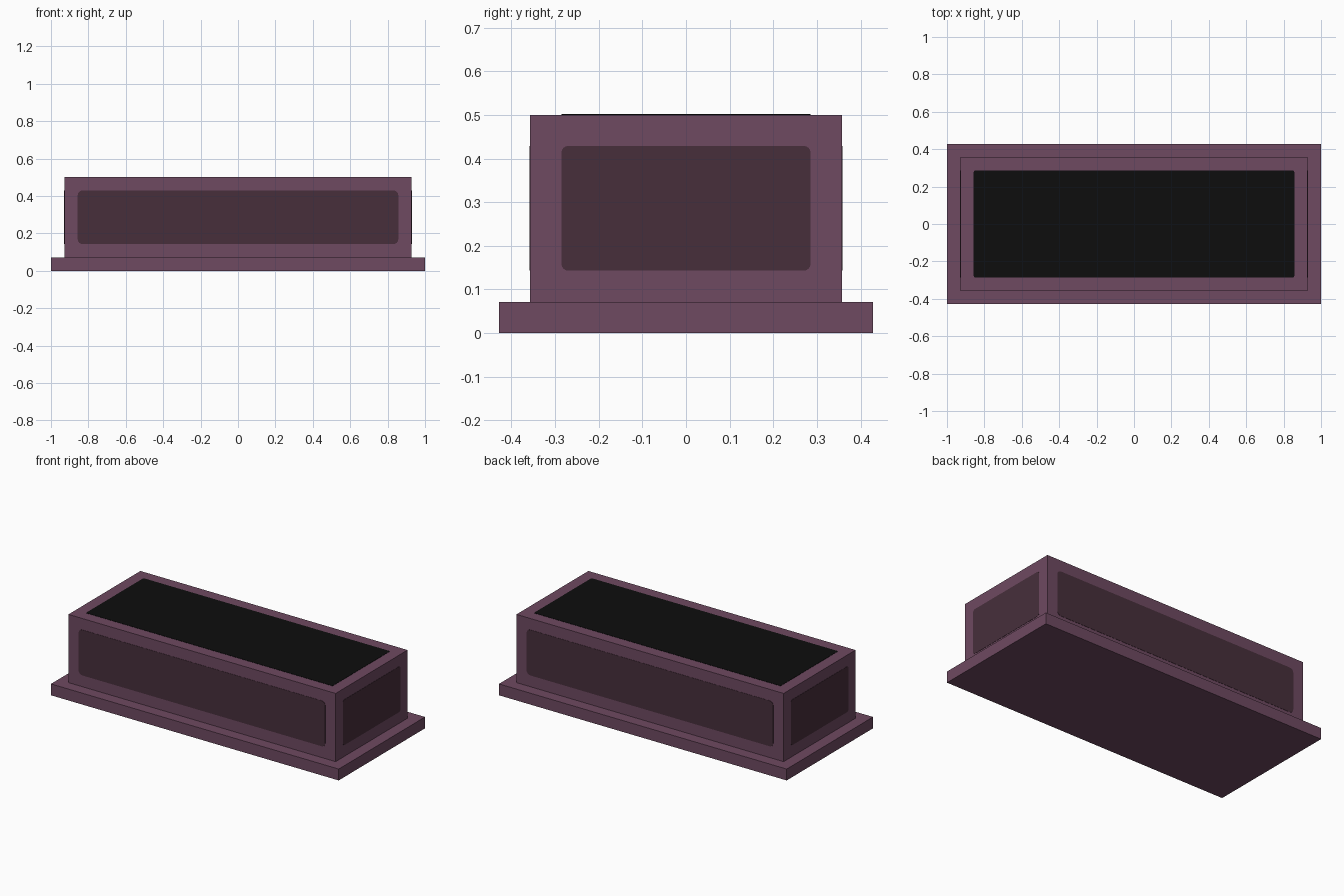
import bpy, bmesh, math
from mathutils import Matrix, Vector

if "Cube" in bpy.data.objects:
    bpy.data.objects.remove(bpy.data.objects["Cube"])


def material(name, rgb):
    m = bpy.data.materials.new(name)
    m.diffuse_color = (*rgb, 1)
    m.use_nodes = True
    m.node_tree.nodes["Principled BSDF"].inputs["Base Color"].default_value = m.diffuse_color
    return m


PURPLE = material("plum_purple", (0.156, 0.067, 0.119))
DARK = material("dark_plum", (0.063, 0.028, 0.044))
BLACK = material("black", (0.004, 0.004, 0.004))


def finish(name, bm, mat):
    bmesh.ops.recalc_face_normals(bm, faces=bm.faces)
    me = bpy.data.meshes.new(name)
    bm.to_mesh(me)
    bm.free()
    me.materials.append(mat)
    ob = bpy.data.objects.new(name, me)
    bpy.context.collection.objects.link(ob)
    return ob


def box(name, sx, sy, z0, z1, mat):
    bm = bmesh.new()
    bmesh.ops.create_cube(bm, size=1, matrix=Matrix.Translation((0, 0, (z0 + z1) / 2))
                          @ Matrix.Diagonal((sx, sy, z1 - z0, 1)))
    return finish(name, bm, mat)


def panel(name, w, h, r, matrix, mat, depth=0.002):
    """Thin rounded plate lying in local XY, rising along local Z."""
    bm = bmesh.new()
    verts = []
    for i, (sx, sy) in enumerate(((1, 1), (-1, 1), (-1, -1), (1, -1))):
        for k in range(5):
            a = math.radians(90 * i + 22.5 * k)
            verts.append(bm.verts.new((sx * (w / 2 - r) + r * math.cos(a),
                                       sy * (h / 2 - r) + r * math.sin(a), 0)))
    face = bm.faces.new(verts)
    ext = bmesh.ops.extrude_face_region(bm, geom=[face], use_keep_orig=True)
    top = [v for v in ext["geom"] if isinstance(v, bmesh.types.BMVert)]
    bmesh.ops.translate(bm, verts=top, vec=Vector((0, 0, depth)))
    bm.transform(matrix)
    return finish(name, bm, mat)


# Base plinth and body
box("base_plate", 2.0, 0.857, 0.0, 0.0714, PURPLE)
box("body", 1.857, 0.714, 0.0714, 0.5, PURPLE)

# Black top surface
panel("top_panel", 1.714, 0.571, 0.008, Matrix.Translation((0, 0, 0.4995)), BLACK)

# Dark side panels, one per wall
walls = (("front_panel", 0, 0.3565, 1.714, 0.025), ("right_panel", 90, 0.928, 0.571, 0.016),
         ("back_panel", 180, 0.3565, 1.714, 0.025), ("left_panel", 270, 0.928, 0.571, 0.016))
for name, turn, dist, width, radius in walls:
    mat = (Matrix.Rotation(math.radians(turn), 4, 'Z')
           @ Matrix.Translation((0, -dist, 0.286))
           @ Matrix.Rotation(math.radians(90), 4, 'X'))
    panel(name, width, 0.286, radius, mat, DARK)
